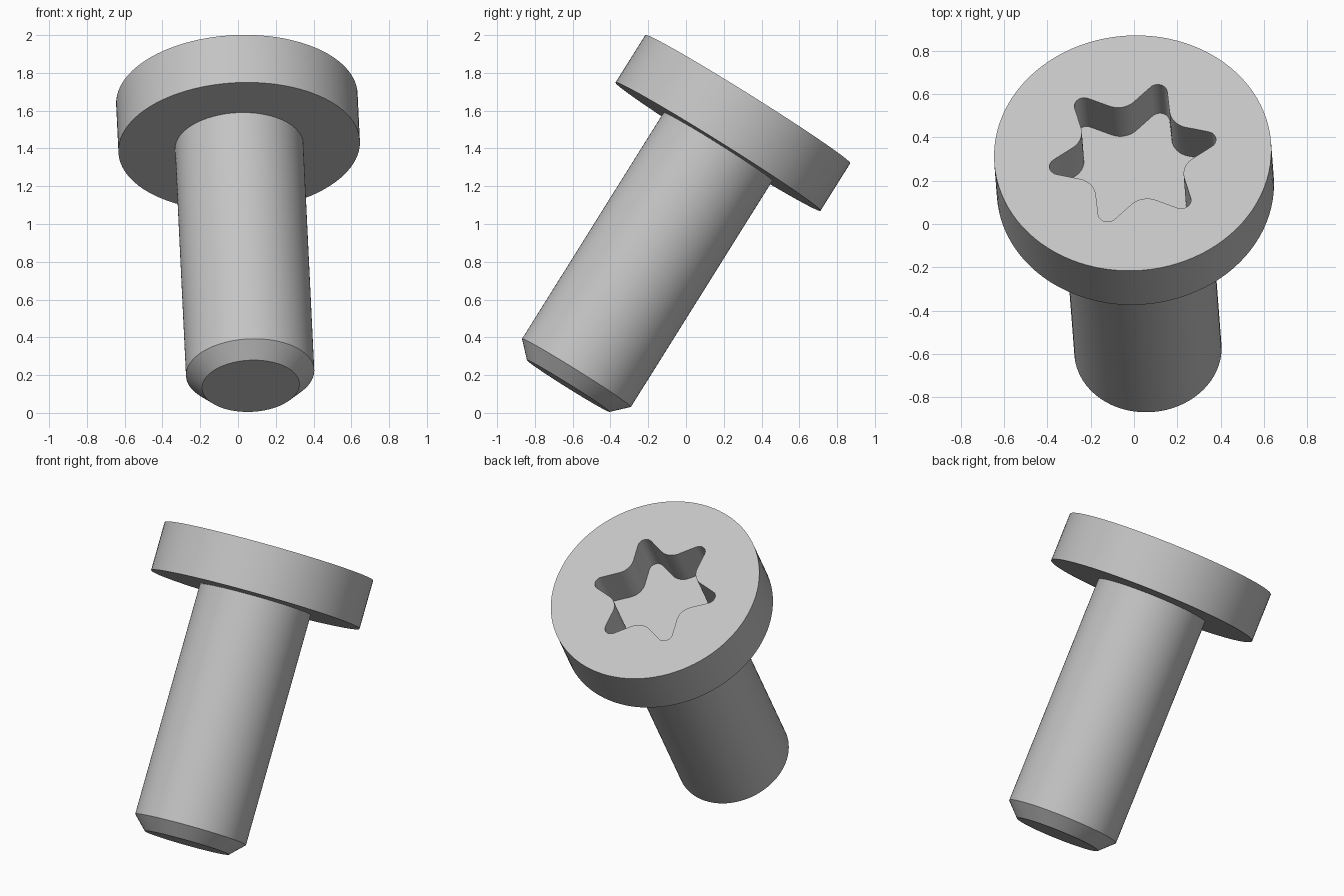
import bpy, bmesh
from math import radians, cos, sin, pi, acos
from mathutils import Matrix, Vector

if "Cube" in bpy.data.objects:
    bpy.data.objects.remove(bpy.data.objects["Cube"])

SEGMENTS = 96
HEAD_R, HEAD_H = 0.64, 0.297
SHANK_R, TIP_R, LENGTH, CHAMFER = 0.34, 0.258, 1.793, 0.082
RECESS_DEPTH = 0.25

# Tilted frame: origin at the centre of the head's top, local z along the screw
axis = Vector((-0.041, 0.53, 0.847)).normalized()
side = (Vector((1, 0, 0)) - axis * axis.x).normalized()
frame = Matrix((side, axis.cross(side), axis)).transposed().to_4x4()
frame.translation = (-0.006, 0.327, 1.661)

grey = bpy.data.materials.new("steel grey")
grey.use_nodes = True
grey.diffuse_color = (0.55, 0.55, 0.55, 1)
grey.node_tree.nodes["Principled BSDF"].inputs["Base Color"].default_value = (0.55, 0.55, 0.55, 1)


def ring(bm, points, z):
    return [bm.verts.new((p.x, p.y, z)) for p in points]


def circle(radius):
    return [Vector((cos(a), sin(a))) * radius
            for a in (2 * pi * i / SEGMENTS for i in range(SEGMENTS))]


def bridge(bm, lower, upper):
    n = len(lower)
    for i in range(n):
        j = (i + 1) % n
        bm.faces.new((lower[i], lower[j], upper[j], upper[i]))


def finish(bm, name):
    mesh = bpy.data.meshes.new(name)
    bm.to_mesh(mesh)
    bm.free()
    mesh.materials.append(grey)
    obj = bpy.data.objects.new(name, mesh)
    bpy.context.collection.objects.link(obj)
    obj.matrix_world = frame
    bpy.ops.object.select_all(action='DESELECT')
    obj.select_set(True)
    bpy.context.view_layer.objects.active = obj
    bpy.ops.object.shade_smooth_by_angle(angle=radians(30))


def polar(radius, angle):
    return Vector((cos(angle), sin(angle))) * radius


def star_outline(tip_out=0.39, tip_r=0.045, valley_in=0.255, valley_r=0.1, steps=10):
    """Six-lobed socket: rounded tips and valleys joined by tangent flanks."""
    tip = Vector((tip_out - tip_r, 0))
    valley = polar(valley_in + valley_r, pi / 6)
    gap = valley - tip
    normal = math_angle(gap) - acos((tip_r + valley_r) / gap.length)
    lobe = [tip + polar(tip_r, normal * (2 * i / steps - 1)) for i in range(steps + 1)]
    # the valley arc is symmetric about the direction pointing to the centre
    start, middle = normal + pi, pi / 6 + pi
    lobe += [valley + polar(valley_r, start + 2 * (middle - start) * i / steps)
             for i in range(steps + 1)]
    points = []
    for k in range(6):
        turn = Matrix.Rotation(radians(10.6 + 60 * k), 2)
        points += [turn @ p for p in lobe]
    return points


def math_angle(v):
    return acos(v.x / v.length) if v.y >= 0 else -acos(v.x / v.length)


# Head: disc with an underside ring and a star-shaped socket
bm = bmesh.new()
inner = ring(bm, circle(SHANK_R), -HEAD_H)
under = ring(bm, circle(HEAD_R), -HEAD_H)
rim = ring(bm, circle(HEAD_R), 0)
bridge(bm, inner, under)
bridge(bm, under, rim)
star = star_outline()
mouth = ring(bm, star, 0)
floor = ring(bm, star, -RECESS_DEPTH)
bridge(bm, mouth, floor)
bm.faces.new(floor)
loops = [bm.edges.get((r[i - 1], r[i])) for r in (rim, mouth) for i in range(len(r))]
bmesh.ops.triangle_fill(bm, edges=loops, use_beauty=True, normal=(0, 0, 1))
bmesh.ops.recalc_face_normals(bm, faces=bm.faces)
if sum(f.normal.z * f.calc_area() for f in bm.faces if f.calc_center_median().z > -0.01) < 0:
    bmesh.ops.reverse_faces(bm, faces=bm.faces)
finish(bm, "screw_head")

# Shank: cylinder with a chamfered flat end
bm = bmesh.new()
end = ring(bm, circle(TIP_R), -LENGTH)
edge = ring(bm, circle(SHANK_R), CHAMFER - LENGTH)
neck = ring(bm, circle(SHANK_R), -HEAD_H)
bridge(bm, end, edge)
bridge(bm, edge, neck)
bm.faces.new(end[::-1])
finish(bm, "shank")
